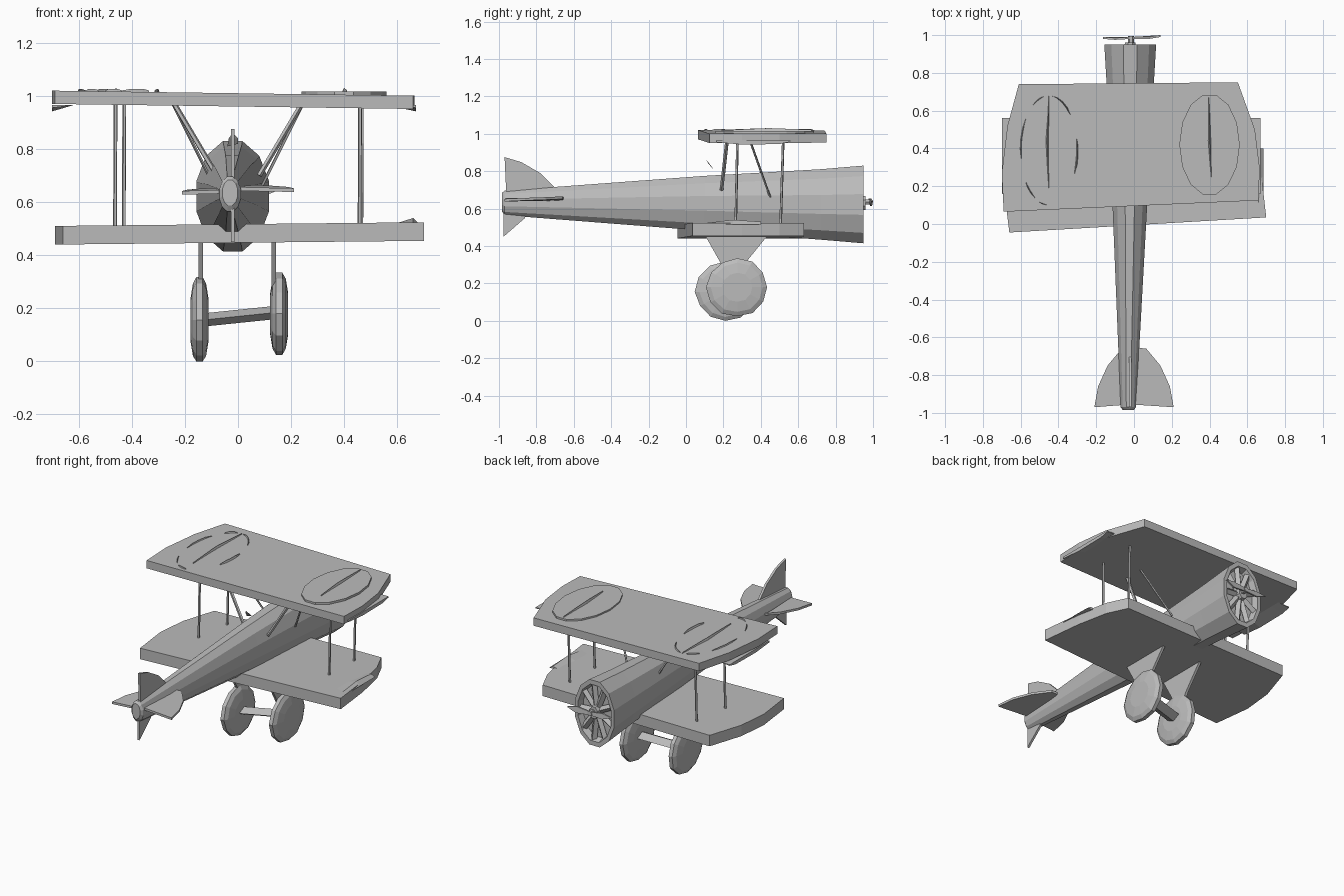
import bpy, bmesh, math, random
from mathutils import Vector

random.seed(4)
cube = bpy.data.objects.get("Cube")
if cube:
    bpy.data.objects.remove(cube)

grey = bpy.data.materials.new("plain grey")
grey.use_nodes = True
grey.diffuse_color = (0.5, 0.5, 0.5, 1)
grey.node_tree.nodes["Principled BSDF"].inputs["Base Color"].default_value = grey.diffuse_color


def add_object(name, bm):
    bmesh.ops.recalc_face_normals(bm, faces=bm.faces)
    mesh = bpy.data.meshes.new(name)
    bm.to_mesh(mesh)
    bm.free()
    mesh.materials.append(grey)
    ob = bpy.data.objects.new(name, mesh)
    bpy.context.collection.objects.link(ob)
    return ob


def loft(name, rings):
    """Skin between rings of equal length and cap both ends."""
    bm = bmesh.new()
    loops = [[bm.verts.new(p) for p in ring] for ring in rings]
    n = len(loops[0])
    for a, b in zip(loops, loops[1:]):
        for i in range(n):
            j = (i + 1) % n
            bm.faces.new((a[i], a[j], b[j], b[i]))
    bm.faces.new(loops[0])
    bm.faces.new(loops[-1])
    return add_object(name, bm)


def plate(name, points, offset):
    """Flat outline thickened along an offset, centred on the outline."""
    half = Vector(offset) / 2
    return loft(name, [[Vector(p) - half for p in points],
                       [Vector(p) + half for p in points]])


def rod(name, start, end, radius, sides=5):
    start, end = Vector(start), Vector(end)
    turn = (end - start).to_track_quat('Z', 'Y')
    ring = [turn @ Vector((radius * math.cos(a), radius * math.sin(a), 0))
            for a in (math.tau * i / sides for i in range(sides))]
    return loft(name, [[start + p for p in ring], [end + p for p in ring]])


def oval(cx, cy, cz, rx, rz, n=12):
    """Upright oval ring facing along y."""
    return [(cx + rx * math.cos(math.tau * (i + 0.5) / n), cy,
             cz + rz * math.sin(math.tau * (i + 0.5) / n)) for i in range(n)]


# Wings: slabs with curved tips and a slight roll
def wing(name, outline, z, thick, roll):
    return plate(name, [(x, y, z + roll * x) for x, y in outline], (0, 0, thick))


wing("upper_wing", [(-0.69, 0.065), (0.66, 0.125), (0.665, 0.3), (0.64, 0.5),
                    (0.55, 0.75), (-0.61, 0.74), (-0.67, 0.52), (-0.70, 0.27)],
     0.985, 0.05, -0.014)
wing("lower_wing", [(-0.66, -0.045), (0.70, 0.035), (0.67, 0.3), (0.63, 0.5),
                    (0.57, 0.63), (-0.6, 0.62), (-0.67, 0.4), (-0.69, 0.2)],
     0.482, 0.07, 0.01)

# Drooping tip edges beneath the upper wing, and raised lower tip lump
for name, x0, x1 in (("left_tip_droop", 0.56, 0.67), ("right_tip_droop", -0.62, -0.70)):
    loft(name, [[(x0, y, 0.965), (x1, y, 0.965), (x1, y, z)]
                for y, z in ((0.16, 0.955), (0.3, 0.942), (0.5, 0.945), (0.56, 0.958))])
loft("lower_tip_ridge", [[(0.58, y, 0.515), (0.66, y, z), (0.685, y, 0.515)]
                         for y, z in ((0.08, 0.52), (0.25, 0.54), (0.4, 0.53))])

# Raised oval badge on the left half of the upper wing
badge = [(0.40 + 0.16 * math.cos(a), 0.42 + 0.27 * math.sin(a), 1.008)
         for a in (math.tau * i / 14 for i in range(14))]
plate("left_wing_oval", badge, (0, 0, 0.016))


# Slim ridges, and broken oval arcs on the other half
def ridge(name, points, z, width=0.008):
    rings = []
    last = len(points) - 1
    for i, (x, y) in enumerate(points):
        w = width * (0.3 if i in (0, last) else 1)
        rings.append([(x - w, y, z - 0.012), (x + w, y, z - 0.012), (x, y, z + w)])
    return loft(name, rings)


ridge("left_wing_ridge", [(0.41, 0.25), (0.40, 0.44), (0.395, 0.67)], 1.018, 0.012)
ridge("right_wing_ridge", [(-0.45, 0.19), (-0.46, 0.44), (-0.45, 0.68)], 1.018, 0.012)
for k, (a0, a1) in enumerate(((-25, 12), (40, 85), (100, 125), (145, 190), (215, 240), (250, 275))):
    arc = [math.radians(a0 + (a1 - a0) * i / 4) for i in range(5)]
    ridge(f"right_wing_arc_{k}", [(-0.45 + 0.15 * math.cos(a), 0.39 + 0.29 * math.sin(a))
                                  for a in arc], 1.018)

# Fuselage: faceted taper from tail to nose with a recessed engine face
loft("fuselage", [oval(-0.03, -0.985, 0.635, 0.03, 0.05),
                  oval(-0.03, -0.97, 0.63, 0.042, 0.068),
                  oval(-0.022, 0.10, 0.628, 0.095, 0.152),
                  oval(-0.02, 0.72, 0.622, 0.128, 0.195),
                  oval(-0.02, 0.95, 0.622, 0.142, 0.215),
                  oval(-0.02, 0.95, 0.622, 0.120, 0.185),
                  oval(-0.02, 0.91, 0.622, 0.110, 0.170)])

# Radial engine: hub with wedge cylinders around it
loft("engine_hub", [oval(-0.02, 0.90, 0.63, 0.04, 0.05, 8),
                    oval(-0.02, 0.96, 0.63, 0.03, 0.04, 8)])
for k in range(9):
    a = math.tau * k / 9
    rod(f"engine_cylinder_{k}", (-0.02, 0.925, 0.63),
        (-0.02 + 0.115 * math.cos(a), 0.925, 0.622 + 0.18 * math.sin(a)), 0.02, 4)

# Propeller: horizontal two-bladed, on a short shaft
rod("propeller_shaft", (-0.015, 0.95, 0.635), (-0.015, 0.995, 0.635), 0.016, 6)
plate("propeller_blades", [(-0.165, 0.985, 0.645), (-0.10, 0.98, 0.655), (-0.015, 0.985, 0.645),
                           (0.08, 0.985, 0.655), (0.14, 0.995, 0.64), (0.08, 0.99, 0.615),
                           (-0.015, 0.985, 0.625), (-0.10, 0.985, 0.62)], (0, 0.01, 0))

# Tail surfaces
plate("tail_fin", [(-0.02, y, z) for y, z in ((-0.97, 0.875), (-0.88, 0.848), (-0.78, 0.79),
                                              (-0.69, 0.70), (-0.96, 0.66))], (0.014, 0, 0))
plate("lower_fin", [(-0.02, y, z) for y, z in ((-0.975, 0.45), (-0.86, 0.55), (-0.86, 0.60),
                                               (-0.975, 0.60))], (0.014, 0, 0))
for name, side, z in (("left_tailplane", 1, 0.65), ("right_tailplane", -1, 0.64)):
    plate(name, [(-0.02, -0.955, z), (side * 0.21, -0.97, z - 0.005), (side * 0.19, -0.86, z),
                 (side * 0.14, -0.75, z + 0.004), (side * 0.065, -0.66, z + 0.008),
                 (-0.02, -0.65, z)], (0, 0, 0.014))

# Wing struts
for name, x, y, top_y in (("left_rear", 0.458, 0.265, 0.275), ("left_front", 0.465, 0.505, 0.52),
                          ("right_rear", -0.463, 0.265, 0.275), ("right_front", -0.43, 0.505, 0.52)):
    rod(name + "_strut", (x, y, 0.50), (x + 0.002, top_y, 0.98), 0.0075)

# Cabane struts sloping down to the fuselage
for name, s in (("left", 1), ("right", -1)):
    rod(name + "_cabane_rear", (s * 0.24, 0.22, 0.97), (s * 0.08, 0.19, 0.70), 0.010)
    rod(name + "_cabane_front", (s * 0.245, 0.34, 0.97), (s * 0.09, 0.45, 0.66), 0.006)

# Small sight above the cockpit
loft("cockpit_sight", [[(-0.04, 0.145, 0.81), (0.0, 0.14, 0.82), (-0.02, 0.12, 0.845)],
                       [(-0.035, 0.125, 0.84), (0.0, 0.12, 0.84), (-0.02, 0.11, 0.86)]])


# Wheels: uneven faceted discs with bulging sides
def wheel(name, x, y, z, r, n=12):
    wobble = [random.uniform(0.95, 1.04) for _ in range(n)]
    rings = []
    for dx, scale in ((-0.034, 0.5), (-0.025, 0.85), (-0.012, 1), (0.012, 1),
                      (0.025, 0.85), (0.034, 0.5)):
        rings.append([(x + dx, y + r * 1.02 * scale * w * math.cos(math.tau * i / n),
                       max(0, z + r * scale * w * math.sin(math.tau * i / n)))
                      for i, w in enumerate(wobble)])
    return loft(name, rings)


wheel("left_wheel", 0.155, 0.275, 0.18, 0.16)
wheel("right_wheel", -0.145, 0.21, 0.155, 0.157)

# Axle fairing and landing legs
loft("axle", [[(x, y - 0.05, z), (x, y, z + 0.025), (x, y + 0.05, z), (x, y, z - 0.025)]
              for x, y, z in ((-0.14, 0.215, 0.155), (0.15, 0.275, 0.185))])
for name, x in (("left_leg", 0.135), ("right_leg", -0.14)):
    plate(name, [(x, 0.10, 0.46), (x, 0.44, 0.46), (x, 0.31, 0.30), (x, 0.25, 0.19),
                 (x, 0.19, 0.30)], (0.016, 0, 0))
